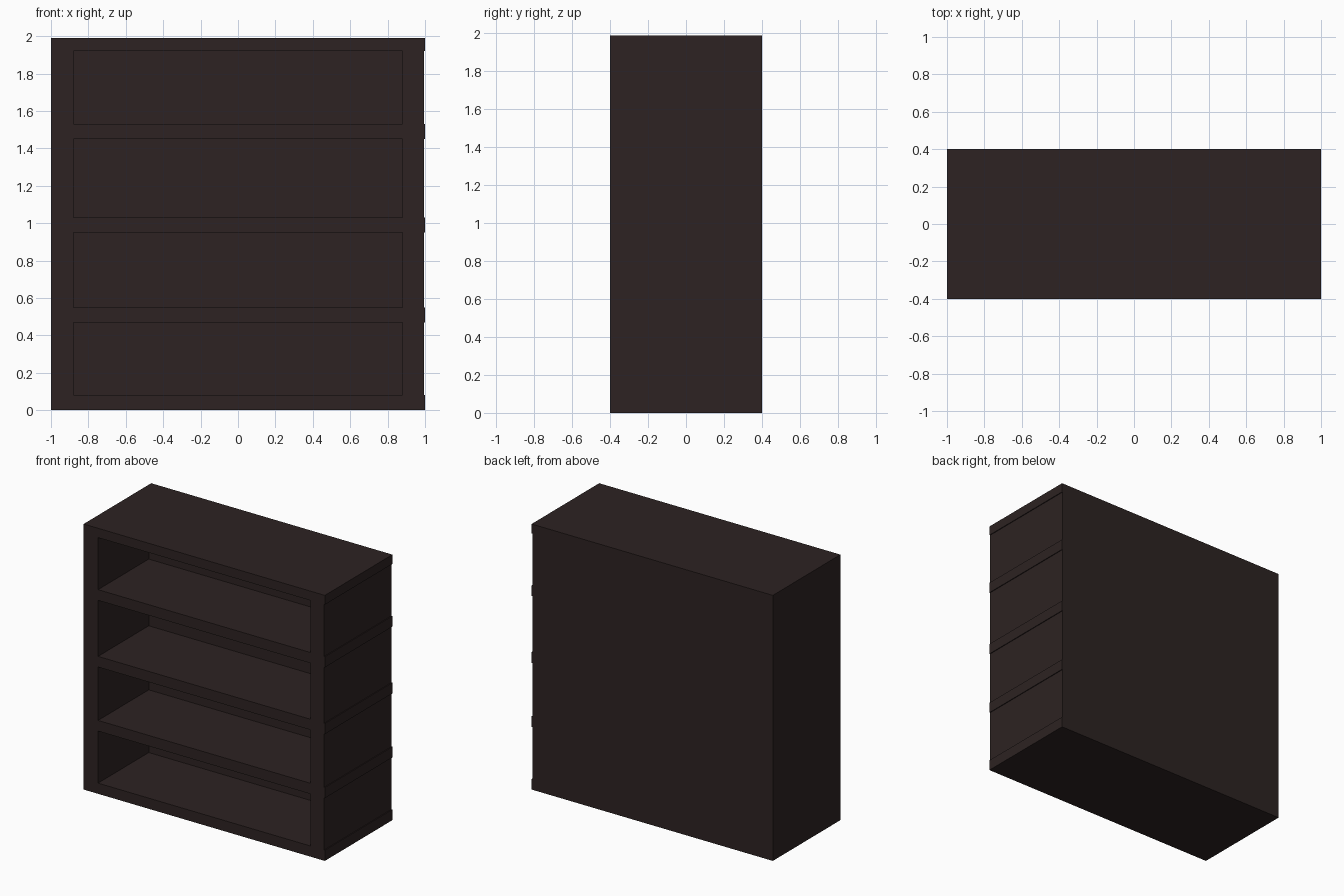
import bpy

cube = bpy.data.objects.get("Cube")
if cube:
    bpy.data.objects.remove(cube, do_unlink=True)

# Dark wood, used everywhere
wood = bpy.data.materials.new("dark_brown_wood")
wood.use_nodes = True
colour = (0.026, 0.0165, 0.016, 1)
wood.diffuse_color = colour
wood.node_tree.nodes["Principled BSDF"].inputs["Base Color"].default_value = colour


def box(name, x, y, z):
    """Box from (low, high) ranges on each axis."""
    bpy.ops.mesh.primitive_cube_add(size=1, location=[sum(r) / 2 for r in (x, y, z)])
    ob = bpy.context.object
    ob.name = name
    ob.scale = [r[1] - r[0] for r in (x, y, z)]
    bpy.ops.object.transform_apply(location=False, rotation=False, scale=True)
    ob.data.materials.append(wood)
    return ob


HEIGHT = 1.99
INNER = 0.88            # half width of the openings
RECESS = 0.994          # outer face of the left side panels
DEPTH = (-0.4, 0.4)
BACK = (0.2, 0.4)
bays = [(0.08, 0.47), (0.55, 0.95), (1.03, 1.45), (1.53, 1.92)]

# Full-height side panel on the model's right
box("right_side_panel", (-1, -INNER), DEPTH, (0, HEIGHT))

# Boards fill the gaps between the bays and run out to the left edge
bottoms = [0] + [top for _, top in bays]
tops = [bottom for bottom, _ in bays] + [HEIGHT]
names = ["base_board", "lower_shelf", "middle_shelf", "upper_shelf", "top_board"]
for name, z in zip(names, zip(bottoms, tops)):
    box(name, (-INNER, 1), DEPTH, z)

# Each bay has a slightly recessed side panel and a thick back
for i, z in enumerate(bays, 1):
    box(f"left_side_panel_{i}", (INNER, RECESS), DEPTH, z)
    box(f"back_panel_{i}", (-INNER, INNER), BACK, z)
